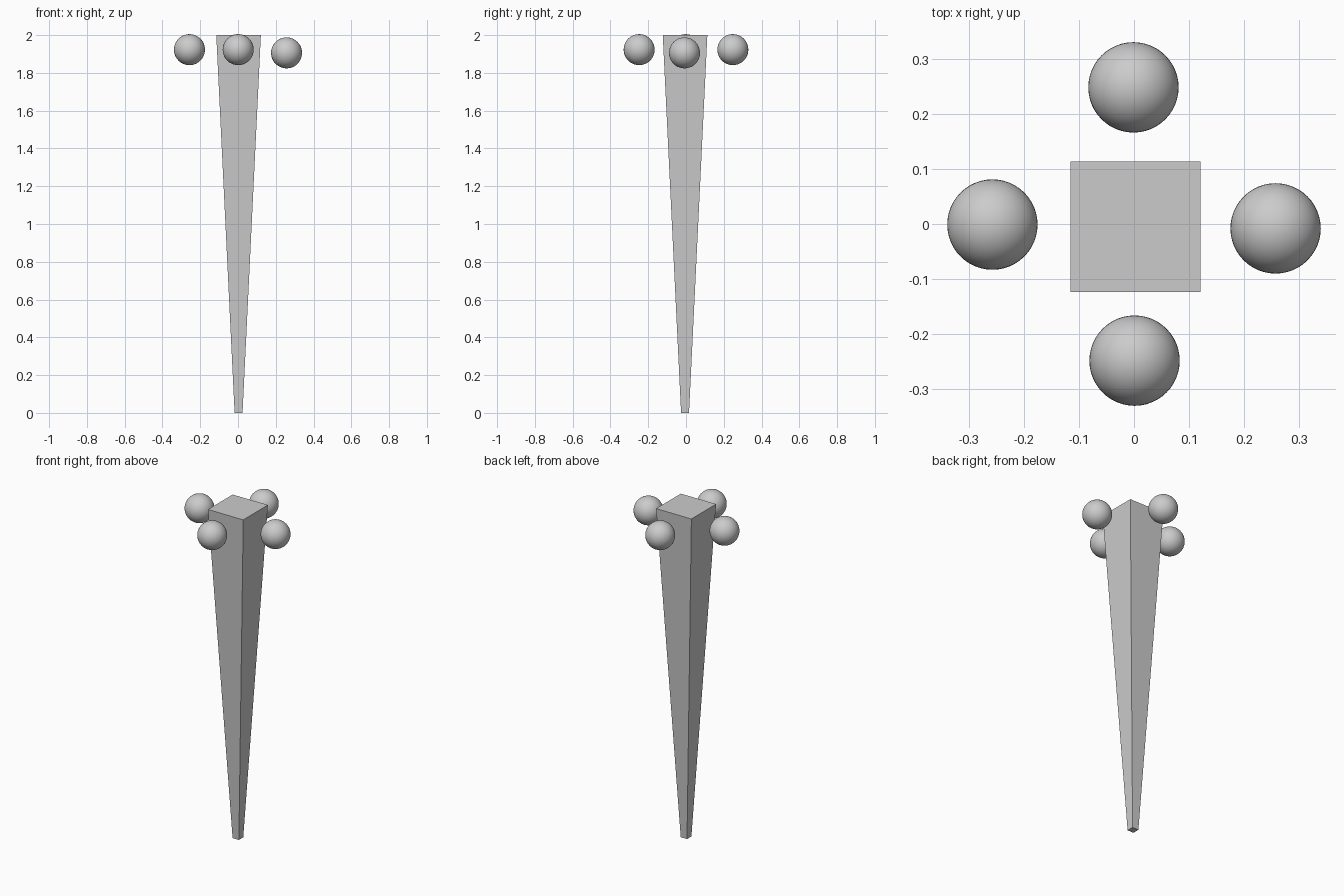
import bpy
import math

if "Cube" in bpy.data.objects:
    bpy.data.objects.remove(bpy.data.objects["Cube"])

# Single neutral grey
grey = bpy.data.materials.new("light_grey")
grey.diffuse_color = (0.6, 0.6, 0.6, 1.0)
grey.use_nodes = True
grey.node_tree.nodes["Principled BSDF"].inputs["Base Color"].default_value = grey.diffuse_color

# Tapered square post: narrow at the foot, wide at the top
bpy.ops.mesh.primitive_cone_add(
    vertices=4, radius1=0.021 * math.sqrt(2), radius2=0.118 * math.sqrt(2),
    depth=2.0, location=(0, 0, 0), rotation=(0, 0, math.pi / 4))
post = bpy.context.object
bpy.ops.object.transform_apply(location=False, rotation=True, scale=False)
post.location = (0.003, -0.005, 1.0)
post.name = "tapered_post"
post.data.materials.append(grey)

# Four balls floating around the top
balls = {
    "left_ball": (-0.257, -0.001, 1.923),
    "right_ball": (0.257, -0.008, 1.906),
    "front_ball": (0.001, -0.248, 1.923),
    "back_ball": (-0.001, 0.248, 1.923),
}
for name, centre in balls.items():
    bpy.ops.mesh.primitive_uv_sphere_add(
        segments=48, ring_count=24, radius=0.082, location=centre)
    ball = bpy.context.object
    ball.name = name
    bpy.ops.object.shade_smooth()
    ball.data.materials.append(grey)
